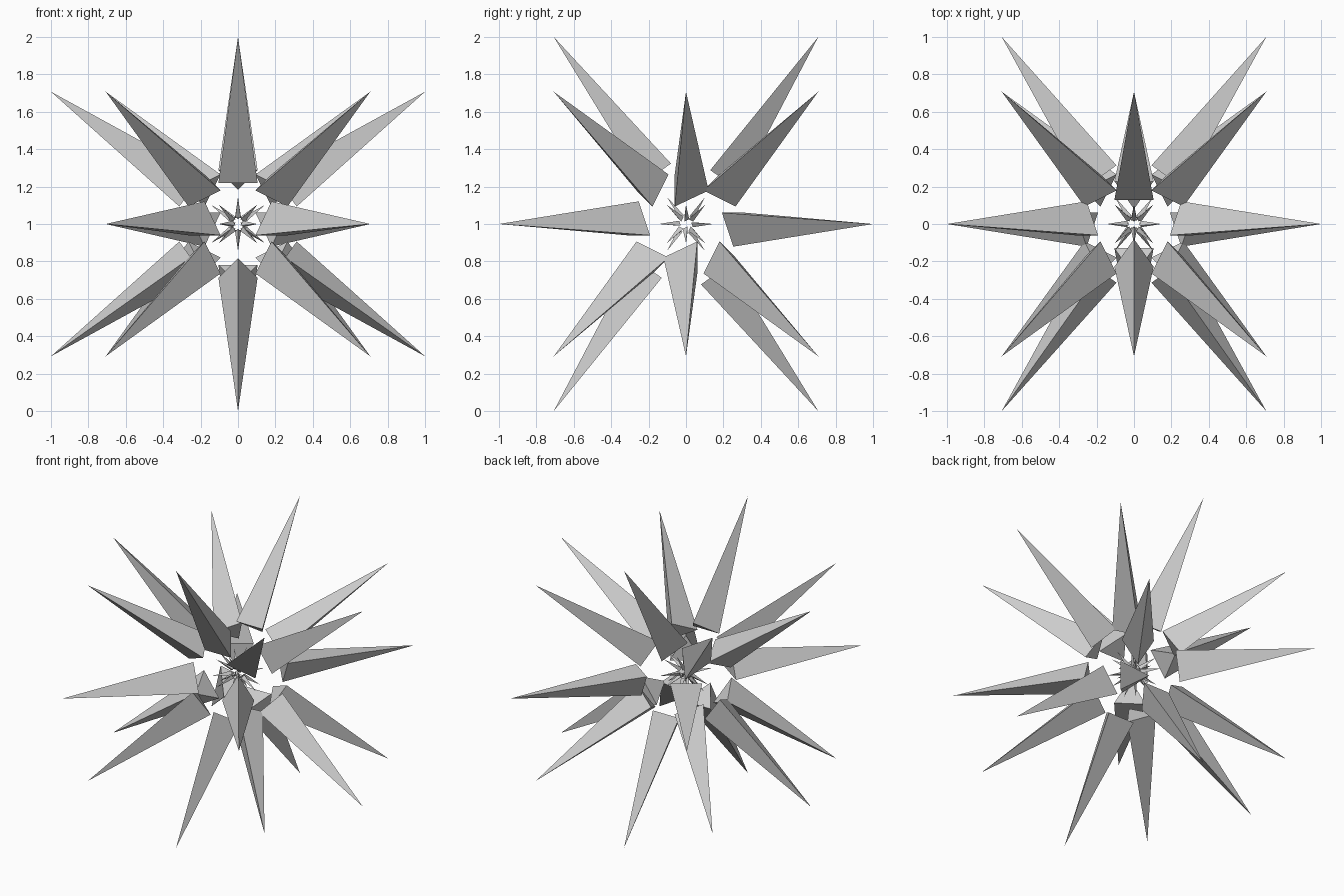
import bpy
import math
from mathutils import Matrix, Vector

# Remove the default object
cube = bpy.data.objects.get("Cube")
if cube:
    bpy.data.objects.remove(cube, do_unlink=True)

# Single plain colour
grey = bpy.data.materials.new("light_grey")
grey.use_nodes = True
colour = (0.6, 0.6, 0.6, 1)
grey.diffuse_color = colour
grey.node_tree.nodes["Principled BSDF"].inputs["Base Color"].default_value = colour

CENTRE = Vector((0, 0, 1))
HALF = math.sqrt(0.5)
TIP = math.sqrt(1.5)
BASE = 0.31
RADIUS = 0.121


def spike(name, direction, scale):
    """Three-sided spike pointing outward, its base held clear of the centre."""
    d = direction.normalized()
    depth = (TIP - BASE) * scale
    bpy.ops.mesh.primitive_cone_add(vertices=3, radius1=RADIUS * scale,
                                    radius2=0, depth=depth)
    obj = bpy.context.object
    obj.name = name
    # Swing sideways first, then roll around the x axis
    roll = math.atan2(-d.y, d.z)
    swing = math.asin(d.x)
    turn = Matrix.Rotation(roll, 4, 'X') @ Matrix.Rotation(swing, 4, 'Y')
    place = CENTRE + d * (BASE * scale + depth / 2)
    obj.matrix_world = Matrix.Translation(place) @ turn
    obj.data.materials.append(grey)


# Twenty directions: eight cube corners and three rings of four
signs = (-1, 1)
directions = [Vector((x, y, z)) for x in signs for y in signs for z in signs]
for a in signs:
    for b in signs:
        directions += [Vector((0, a * HALF, b)),
                       Vector((a, 0, b * HALF)),
                       Vector((a * HALF, b, 0))]

# Large outer burst and tiny burst in the middle
for label, scale in (("outer_spike", 1), ("inner_spike", 0.145)):
    for i, direction in enumerate(directions):
        spike(f"{label}_{i + 1}", direction, scale)
